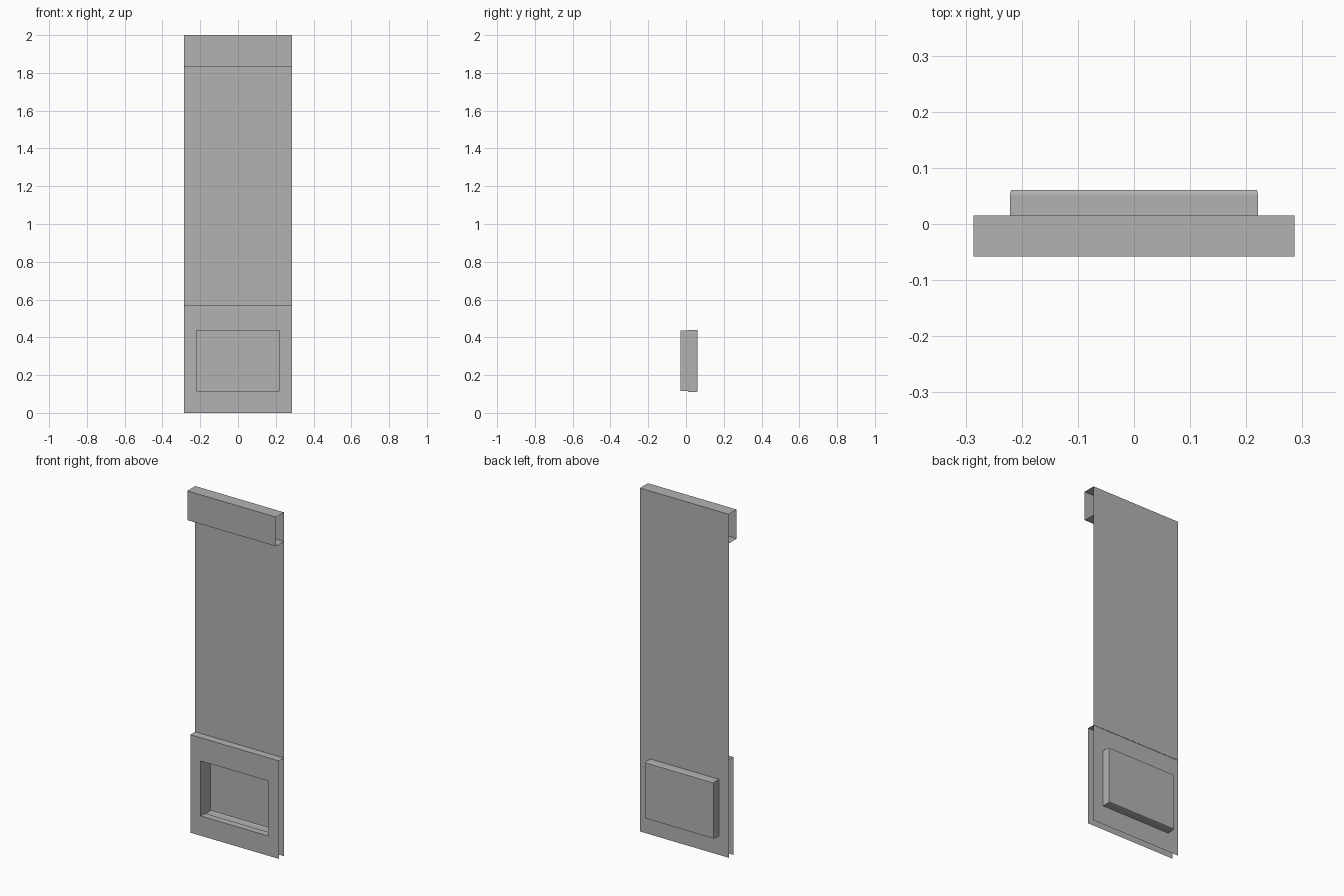
import bpy

cube = bpy.data.objects.get("Cube")
if cube:
    bpy.data.objects.remove(cube, do_unlink=True)

grey = bpy.data.materials.new("plain grey")
grey.use_nodes = True
colour = (0.45, 0.45, 0.45, 1)
grey.diffuse_color = colour
grey.node_tree.nodes["Principled BSDF"].inputs["Base Color"].default_value = colour

HALF = 0.286      # half width of the strip
SEAM = 0.57       # top of the lower pocket
BACK = 0.015      # upper sheet
REAR = 0.013      # lower rear sheet
FRONT = -0.03     # lower front sheet
LIP = -0.058      # front of the top sleeve


def make(name, verts, faces):
    mesh = bpy.data.meshes.new(name)
    mesh.from_pydata(verts, [], faces)
    mesh.materials.append(grey)
    mesh.update()
    obj = bpy.data.objects.new(name, mesh)
    bpy.context.collection.objects.link(obj)
    return obj


def folded_sheet(name, profile):
    """Sweep a (y, z) profile across the full width as a thin sheet."""
    verts = [(x, y, z) for y, z in profile for x in (-HALF, HALF)]
    faces = [(i, i + 1, i + 3, i + 2) for i in range(0, len(verts) - 2, 2)]
    return make(name, verts, faces)


def nested_frames(name, frames, cap=False):
    """Join rectangles (y, half width, bottom, top) in sequence."""
    verts, faces = [], []
    for y, w, low, high in frames:
        verts += [(-w, y, low), (w, y, low), (w, y, high), (-w, y, high)]
    for k in range(0, len(verts) - 4, 4):
        for i in range(4):
            j = (i + 1) % 4
            faces.append((k + i, k + j, k + j + 4, k + i + 4))
    if cap:
        n = len(verts)
        faces.append((n - 4, n - 3, n - 2, n - 1))
    return make(name, verts, faces)


# Long sheet with the closed sleeve folded over at its top
folded_sheet("long_sheet", [(BACK, SEAM), (BACK, 2.0)])
folded_sheet("top_sleeve", [(BACK, 2.0), (LIP, 2.0), (LIP, 1.83), (BACK, 1.83)])

# Ledge joining the two lower sheets
folded_sheet("lower_ledge", [(BACK, SEAM), (FRONT, SEAM)])

# Lower sheets, each with a window
opening = (0.219, 0.115, 0.435)
tray = (0.221, 0.11, 0.44)
nested_frames("front_panel", [(FRONT, HALF, 0, SEAM), (FRONT, *opening)])
nested_frames("rear_panel", [(REAR, HALF, 0, SEAM), (REAR, *tray)])

# Recessed tray running through both windows, with a chamfered back
nested_frames("recessed_tray", [
    (FRONT, *opening), (REAR - 0.003, *opening), (REAR, *tray),
    (0.053, *tray), (0.061, 0.219, 0.113, 0.437)], cap=True)
